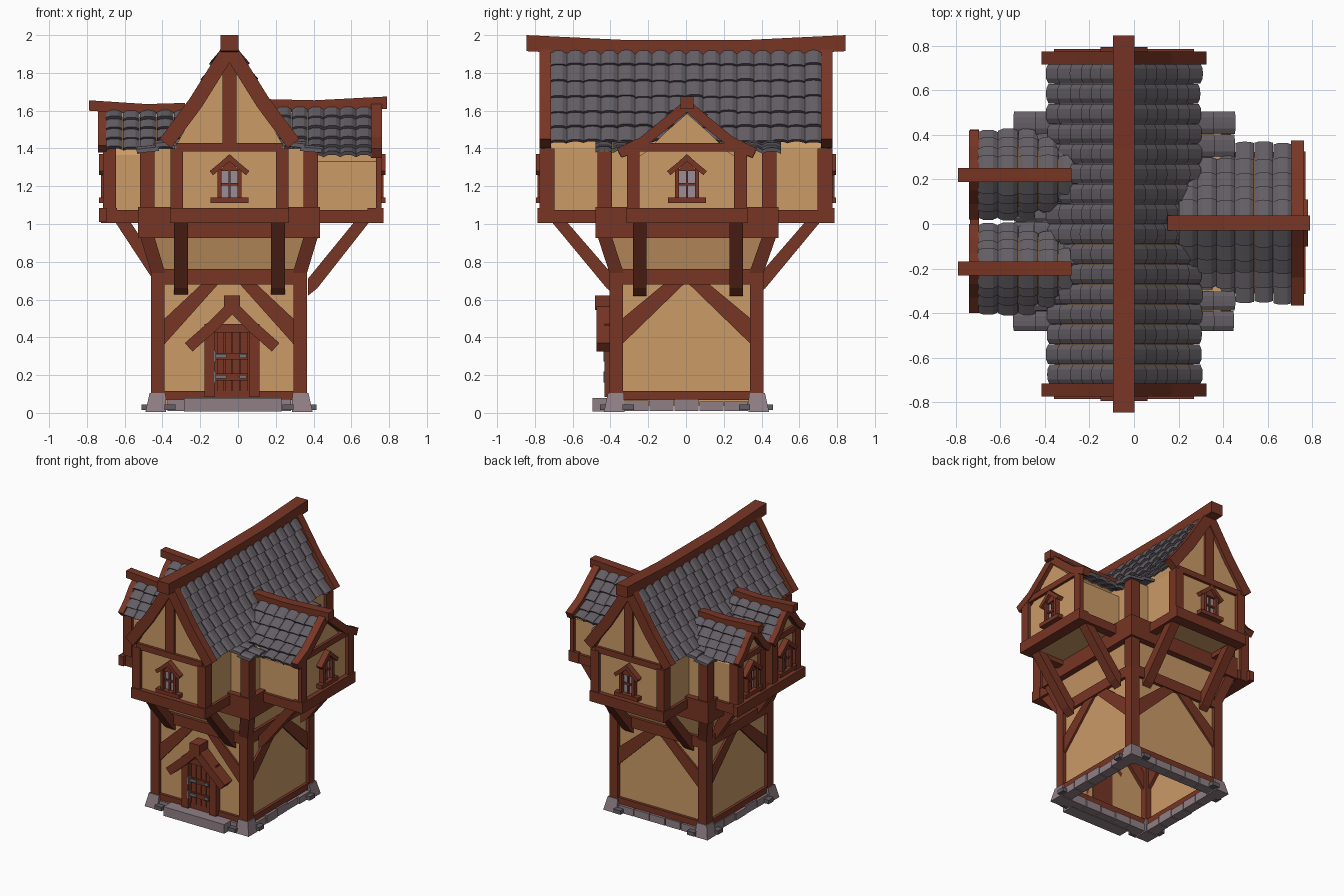
import bpy, bmesh, math, random
from mathutils import Vector

if "Cube" in bpy.data.objects:
    bpy.data.objects.remove(bpy.data.objects["Cube"])

random.seed(4)

def material(name, c):
    m = bpy.data.materials.new(name)
    m.diffuse_color = (*c, 1)
    m.use_nodes = True
    m.node_tree.nodes["Principled BSDF"].inputs["Base Color"].default_value = m.diffuse_color
    return m

WOOD = material("red brown wood", (0.185, 0.036, 0.018))
PLASTER = material("ochre plaster", (0.60, 0.325, 0.135))
SLATE = material("grey slate", (0.125, 0.112, 0.128))
STONE = material("pale stone", (0.28, 0.215, 0.235))
GLASS = material("grey glass", (0.33, 0.27, 0.31))
METAL = material("hinge metal", (0.17, 0.17, 0.19))

def mesh(name, verts, faces, mat):
    me = bpy.data.meshes.new(name)
    me.from_pydata([tuple(v) for v in verts], [], faces)
    bm = bmesh.new()
    bm.from_mesh(me)
    bmesh.ops.recalc_face_normals(bm, faces=bm.faces)
    bm.to_mesh(me)
    bm.free()
    me.materials.append(mat)
    ob = bpy.data.objects.new(name, me)
    bpy.context.collection.objects.link(ob)
    return ob

def frame(ox, oy, dx, dy):
    """Local frame: u across, v outward (dx, dy), z up."""
    return lambda u, v, z: Vector((ox + v * dx - u * dy, oy + v * dy + u * dx, z))

def extrude(name, a, b, mat):
    n = len(a)
    faces = [tuple(range(n)), tuple(range(n, 2 * n))]
    faces += [(i, (i + 1) % n, n + (i + 1) % n, n + i) for i in range(n)]
    return mesh(name, a + b, faces, mat)

def prism(name, F, poly, v0, v1, mat):
    return extrude(name, [F(u, v0, z) for u, z in poly], [F(u, v1, z) for u, z in poly], mat)

def side_prism(name, F, poly, u0, u1, mat):
    return extrude(name, [F(u0, v, z) for v, z in poly], [F(u1, v, z) for v, z in poly], mat)

def box(name, F, u0, u1, v0, v1, z0, z1, mat):
    return prism(name, F, [(u0, z0), (u1, z0), (u1, z1), (u0, z1)], v0, v1, mat)

def normals(p):
    out = []
    for i in range(len(p)):
        a, b = p[max(i - 1, 0)], p[min(i + 1, len(p) - 1)]
        l = math.hypot(b[0] - a[0], b[1] - a[1])
        out.append(((a[1] - b[1]) / l, (b[0] - a[0]) / l))
    return out

def barges(name, F, prof, th, v0, v1):
    """Pair of curved boards following a roof profile."""
    inner = [(d - n[0] * th, z - n[1] * th) for (d, z), n in zip(prof, normals(prof))]
    poly = prof + inner[::-1]
    for s in (-1, 1):
        prism(name, F, [(s * d, z) for d, z in poly], v0, v1, WOOD)

def sample(prof, n):
    seg = [math.dist(a, b) for a, b in zip(prof, prof[1:])]
    out = []
    for k in range(n + 1):
        t, i = sum(seg) * k / n, 0
        while i < len(seg) - 1 and t > seg[i]:
            t -= seg[i]
            i += 1
        f, a, b = t / seg[i], prof[i], prof[i + 1]
        out.append((a[0] + (b[0] - a[0]) * f, a[1] + (b[1] - a[1]) * f))
    return out

def tiles(name, F, prof, rows, cols, v0, v1, sides=(-1, 1)):
    """Bulged overlapping slates laid in courses down a profile."""
    verts, faces, m = [], [], 5
    p = sample(prof, rows)
    for s in sides:
        for r in range(rows):
            (d0, z0), (d1, z1) = p[r], p[r + 1]
            n = normals([p[r], p[r + 1]])[0]
            for c in range(cols):
                w, base = (v1 - v0) / cols, len(verts)
                lift, ext = random.uniform(0.010, 0.018), random.uniform(0.06, 0.18)
                for th in (0, 0.022):
                    for t in (-0.05, 1 + ext):
                        for k in range(m):
                            x = k / (m - 1)
                            h = 0.013 * (1 - (2 * x - 1) ** 4) - th + (lift if t > 0 else -0.006)
                            d, z = d0 + (d1 - d0) * t + n[0] * h, z0 + (z1 - z0) * t + n[1] * h
                            verts.append(F(s * d, v0 + w * (c + 0.01 + 0.98 * x), z))
                g = lambda layer, e, k: base + (layer * 2 + e) * m + k
                for k in range(m - 1):
                    for l in (0, 1):
                        faces.append((g(l, 0, k), g(l, 0, k + 1), g(l, 1, k + 1), g(l, 1, k)))
                    for e in (0, 1):
                        faces.append((g(0, e, k), g(0, e, k + 1), g(1, e, k + 1), g(1, e, k)))
                for k in (0, m - 1):
                    faces.append((g(0, 0, k), g(0, 1, k), g(1, 1, k), g(1, 0, k)))
    mesh(name, verts, faces, SLATE)

def window(F, v):
    box("window_glass", F, -.05, .05, v, v + .008, 1.13, 1.29, GLASS)
    for s in (-1, 1):
        box("window_jamb", F, s * .042, s * .064, v, v + .035, 1.12, 1.30, WOOD)
    box("window_mullion", F, -.006, .006, v, v + .02, 1.13, 1.30, WOOD)
    box("window_bar", F, -.05, .05, v, v + .02, 1.205, 1.218, WOOD)
    prism("window_head", F, [(-.05, 1.28), (.05, 1.28), (0, 1.34)], v, v + .025, WOOD)
    box("window_sill", F, -.10, .10, v, v + .045, 1.11, 1.14, WOOD)
    barges("window_hood", F, [(0, 1.37), (.05, 1.325), (.105, 1.28)], .028, v, v + .045)

def bay(F, hw, v_in, v_out, barge, bt, bv, roof, rows, cols, tile_v, ridge, rh, post, struts, stud):
    # plaster bay with gable
    half = [(hw, 1.04)] + [(hw, roof[-1][1] - .035)] + [(d, z - .05) for d, z in roof[::-1] if .04 < d < hw - .02]
    top = [(0, roof[0][1] - .035)]
    prism("bay_wall", F, half + top + [(-d, z) for d, z in half[::-1]], v_in, v_out, PLASTER)
    # timber frame
    for s in (-1, 1):
        box("bay_post", F, s * (hw - .045), s * (hw + .022), v_out + .025 - post, v_out + .025, 1.05, 1.40, WOOD)
        box("bay_side_sill", F, s * (hw - .04), s * (hw + .022), .42, v_out + .03, 1.005, 1.075, WOOD)
    box("bay_sill", F, -hw - .025, hw + .025, v_out - .05, v_out + .035, 1.005, 1.085, WOOD)
    box("bay_tie_beam", F, -hw + .01, hw - .01, v_out - .03, v_out + .02, 1.385, 1.43, WOOD)
    if stud:
        box("gable_stud", F, -.038, .038, v_out - .02, v_out + .015, 1.42, 1.90, WOOD)
    barges("barge_board", F, barge, bt, bv[0], bv[1])
    # slates and sagging ridge
    tiles("roof_slates", F, roof, rows, cols, *tile_v)
    (r0, r1, zt, sag), h = ridge, rh
    mid = r0 * .6 + r1 * .4
    zs = [(r0, zt - sag * .7 if r0 else zt - sag), (mid, zt - sag), (r1, zt)]
    side_prism("ridge_beam", F, zs + [(v, z - h) for v, z in zs[::-1]], -bt * .62, bt * .62, WOOD)
    window(F, v_out)
    for u in struts:
        side_prism("bay_strut", F, [(.37, .71), (.37, .62), (.42, .66), (v_out - .04, 1.01), (v_out - .12, 1.01)],
                   u - .036, u + .036, WOOD)

CX = -.045
FRONT, BACK = frame(CX, 0, 0, -1), frame(CX, 0, 0, 1)
RIGHT = frame(0, .005, 1, 0)
W = frame(0, 0, 0, 1)
W = lambda u, v, z: Vector((u, v, z))

# main gable, front and back halves
main_barge = [(.02, 1.97), (.11, 1.825), (.21, 1.665), (.37, 1.45)]
main_roof = [(.03, 1.93), (.10, 1.80), (.19, 1.63), (.32, 1.44)]
for F in (FRONT, BACK):
    bay(F, .29, 0, .75, main_barge, .078, (.715, .775), main_roof, 6, 8, (0, .72),
        (0, .845, 2.0, .025), .085, .08, (-.257, .257), True)
# wide right bay
bay(RIGHT, .295, .2, .735, [(0, 1.665), (.11, 1.57), (.245, 1.46), (.37, 1.40)], .055, (.705, .762),
    [(.02, 1.62), (.12, 1.53), (.22, 1.43), (.34, 1.365)], 5, 6, (.2, .71),
    (.15, .79, 1.675, .02), .065, .03, (-.25, .26), False)
# two narrow left bays sharing an outer sill
for y, u in ((.22, -.04), (-.2, .05)):
    bay(frame(0, y, -1, 0), .15, .2, .69, [(0, 1.625), (.07, 1.56), (.13, 1.48), (.2, 1.415)], .05, (.695, .74),
        [(.02, 1.60), (.08, 1.54), (.18, 1.40)], 4, 5, (.25, .70),
        (.28, .79, 1.655, .02), .055, .07, (u,), False)
box("left_shared_sill", W, -.735, -.695, -.40, .425, 1.01, 1.085, WOOD)

# upper body
X0, X1, Y0, Y1 = -.53, .435, -.48, .49
box("upper_body_wall", W, X0 + .045, X1 - .045, Y0 + .045, Y1 - .045, .95, 1.40, PLASTER)
for x, s in ((X0, 1), (X1, -1)):
    box("upper_ring_beam_side", W, x, x + s * .09, Y0, Y1, .925, 1.09, WOOD)
    for y, t in ((Y0, 1), (Y1, -1)):
        box("upper_corner_post", W, x + s * .012, x + s * .088, y + t * .012, y + t * .088, 1.06, 1.385, WOOD)
for y, t in ((Y0, 1), (Y1, -1)):
    box("upper_ring_beam_end", W, X0, X1, y, y + t * .09, .925, 1.09, WOOD)
# small slate skirts at the corners and between the left bays
LEFT_Y, RIGHT_Y = frame(CX, 0, 0, 1), frame(CX, 0, 0, 1)
skirt_l, skirt_r = [(.29, 1.44), (.48, 1.385)], [(.29, 1.44), (.48, 1.385)]
for a, b in ((-.48, -.30), (.30, .505)):
    tiles("corner_slates", FRONT, skirt_l, 2, 2, -b, -a)
tiles("gap_slates", FRONT, skirt_l, 2, 2, -.08, .06, (-1,))

# lower storey: open shell flaring into the upper body
LX0, LX1, LY0, LY1 = -.46, .365, -.405, .41
def ring(i, z, x0=LX0, x1=LX1, y0=LY0, y1=LY1):
    return [(x0 + i, y0 + i, z), (x1 - i, y0 + i, z), (x1 - i, y1 - i, z), (x0 + i, y1 - i, z)]
rings = ring(.025, .04) + ring(.025, .76) + ring(.04, .95, X0, X1, Y0, Y1)
mesh("lower_wall", rings, [(k + i, k + (i + 1) % 4, k + 4 + (i + 1) % 4, k + 4 + i)
                           for k in (0, 4) for i in range(4)], PLASTER)
for x, s, xt in ((LX0, 1, X0), (LX1, -1, X1)):
    for y, t, yt in ((LY0, 1, Y0), (LY1, -1, Y1)):
        box("lower_corner_post", W, x, x + s * .072, y, y + t * .072, .06, .765, WOOD)
        sq = lambda a, b, z, w: [W(a, b, z), W(a + s * w, b, z), W(a + s * w, b + t * w, z), W(a, b + t * w, z)]
        extrude("flared_corner_post", sq(x, y, .74, .075), sq(xt + s * .01, yt + t * .01, .94, .075), WOOD)
        # tapered corner stone
        extrude("corner_stone", sq(x - s * .03, y - t * .03, .005, .11), sq(x - s * .008, y - t * .008, .105, .085), STONE)
        for k in (0, 1):
            a, b = (x + s * .10, y - t * .02) if k else (x - s * .02, y + t * .10)
            box("foot_block", W, a - .03, a + .03, b - .03, b + .03, .015, .045, SLATE)

CY = .0025
for name, F, hw, v in (("front", frame(CX - .0025, CY, 0, -1), .41, .4075), ("back", frame(CX - .0025, CY, 0, 1), .41, .4075),
                       ("right", frame(CX - .0025, CY, 1, 0), .4075, .4125), ("left", frame(CX - .0025, CY, -1, 0), .4075, .4125)):
    box(name + "_top_beam", F, -hw + .01, hw - .01, v - .07, v - .002, .68, .762, WOOD)
    box(name + "_bottom_beam", F, -hw + .01, hw - .01, v - .06, v - .004, .068, .115, WOOD)
    e = .09 if name == "front" else 0
    for s in (-1, 1):
        prism(name + "_brace", F, [(s * .345, .36), (s * .345, .495), (s * (.11 + e * .3), .69), (s * (.005 + e * .5), .69)],
              v - .05, v - .01, WOOD)
    # stone footing course
    n = 5
    for i in range(n):
        w, out = .66 / n, random.uniform(0, .012)
        box(name + "_footing_stone", F, -.33 + w * i + .003, -.33 + w * (i + 1) - .003, v - .07, v + .005 + out,
            .01, random.uniform(.06, .075), STONE)

# front door
D = frame(-.031, 0, 0, -1)
box("door_step", D, -.255, .26, .40, .495, .008, .078, STONE)
for i in range(4):
    u = -.084 + i * .042
    box("door_plank", D, u + .003, u + .039, .38, .402, .09, .425, WOOD)
box("door_backing", D, -.09, .09, .375, .394, .08, .44, WOOD)
for s in (-1, 1):
    box("door_jamb", D, s * .09, s * .146, .38, .432, .085, .47, WOOD)
box("door_lintel", D, -.14, .14, .38, .415, .425, .47, WOOD)
for z in (.19, .30):
    box("door_rail", D, -.085, .085, .40, .415, z - .018, z + .018, WOOD)
    box("hinge_strap", D, -.095, -.03, .40, .424, z - .009, z + .011, METAL)
    box("hinge_end", D, .04, .075, .40, .424, z - .009, z + .011, METAL)
    box("hinge_plate", D, -.097, -.085, .40, .436, z - .028, z + .028, METAL)
barges("door_hood", D, [(0, .605), (.12, .485), (.25, .37)], .06, .38, .475)
box("door_hood_ridge", D, -.042, .042, .38, .482, .545, .622, WOOD)
